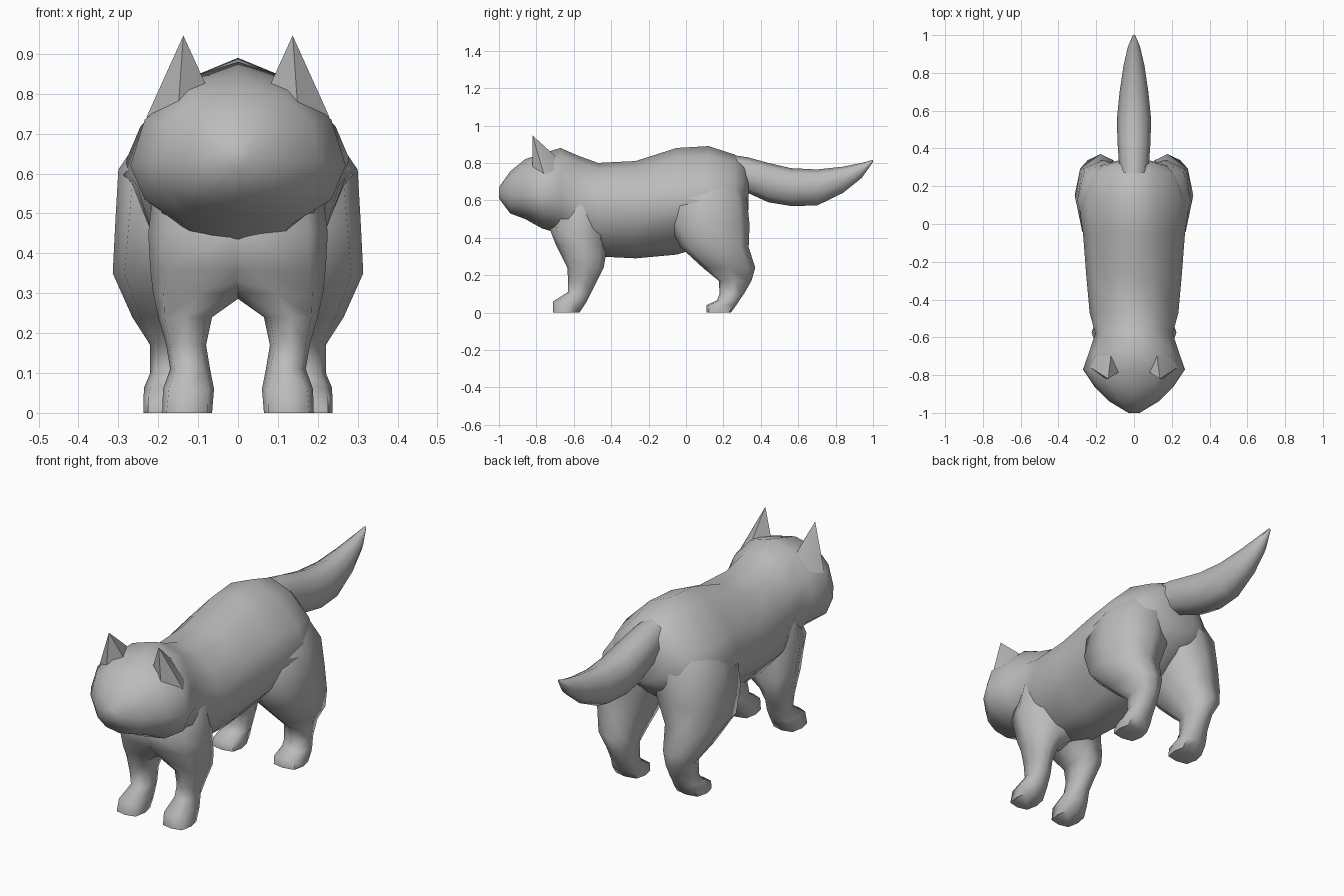
import bpy, bmesh
from math import cos, sin, pi, radians, copysign

old = bpy.data.objects.get("Cube")
if old:
    bpy.data.objects.remove(old, do_unlink=True)

grey = bpy.data.materials.new("grey_fur")
grey.use_nodes = True
GREY = (0.5, 0.5, 0.5, 1)
grey.diffuse_color = GREY
grey.node_tree.nodes["Principled BSDF"].inputs["Base Color"].default_value = GREY


def power(v, e):
    return copysign(abs(v) ** e, v)


def finish(name, bm):
    bmesh.ops.recalc_face_normals(bm, faces=bm.faces)
    mesh = bpy.data.meshes.new(name)
    bm.to_mesh(mesh)
    bm.free()
    mesh.materials.append(grey)
    ob = bpy.data.objects.new(name, mesh)
    bpy.context.collection.objects.link(ob)
    bpy.ops.object.select_all(action="DESELECT")
    ob.select_set(True)
    bpy.context.view_layer.objects.active = ob
    bpy.ops.object.shade_smooth_by_angle(angle=radians(65))
    return ob


def skin(name, loops):
    """Skin a closed tube through loops of points, capping both ends."""
    bm = bmesh.new()
    rings = [[bm.verts.new(p) for p in loop] for loop in loops]
    n = len(rings[0])
    for a, b in zip(rings, rings[1:]):
        for i in range(n):
            j = (i + 1) % n
            bm.faces.new((a[i], a[j], b[j], b[i]))
    bm.faces.new(rings[0])
    bm.faces.new(rings[-1])
    return finish(name, bm)


def along_y(name, sections, n=12):
    """Sections: y, bottom, top, half width, widest height, slimness."""
    loops = []
    for y, lo, hi, w, mid, e in sections:
        loop = []
        for i in range(n):
            a = 2 * pi * i / n + pi / 2
            c, s = power(cos(a), e), power(sin(a), e)
            loop.append((w * c, y, mid + s * (hi - mid if s > 0 else mid - lo)))
        loops.append(loop)
    return skin(name, loops)


def leg(name, side, sections, n=8):
    """Sections: z, front y, back y, inner x, outer x; feet are squarer."""
    loops = []
    for z, y0, y1, x0, x1 in sections:
        e = 0.55 if z < 0.05 else 0.75
        loop = []
        for i in range(n):
            a = 2 * pi * i / n
            c, s = power(cos(a), e), power(sin(a), e)
            loop.append((side * ((x0 + x1) / 2 + c * (x1 - x0) / 2),
                         (y0 + y1) / 2 + s * (y1 - y0) / 2, z))
        loops.append(loop)
    return skin(name, loops)


# Head and trunk in one skin, from muzzle to rump
along_y("head_and_body", [
    (-1.0, .61, .67, .03, .64, 1), (-.94, .53, .755, .13, .63, .9),
    (-.86, .50, .82, .21, .63, .95), (-.77, .45, .85, .27, .62, 1),
    (-.67, .42, .88, .235, .62, 1.05), (-.58, .35, .84, .205, .59, 1.05),
    (-.47, .30, .80, .235, .57, 1.1), (-.27, .29, .81, .253, .57, 1.15),
    (-.05, .31, .88, .27, .59, 1.25), (.12, .36, .89, .295, .60, 1.3),
    (.26, .46, .845, .25, .60, 1.25), (.31, .51, .80, .17, .62, 1.1),
    (.335, .55, .73, .09, .63, 1)])

# Tail dipping and rising to a point
along_y("tail", [
    (.20, .66, .85, .07, .75, .9), (.33, .64, .83, .08, .73, .9),
    (.44, .59, .80, .088, .70, .9), (.56, .57, .772, .09, .67, .9),
    (.70, .572, .765, .076, .67, .9), (.84, .64, .78, .055, .71, .9),
    (.94, .72, .80, .032, .76, .9), (1.0, .805, .817, .006, .81, .9)], n=8)

# Front legs cross the centre line above, which forms the chest
FRONT_LEG = [
    (.70, -.62, -.48, -.02, .15), (.58, -.66, -.45, -.16, .21),
    (.45, -.73, -.42, -.19, .225), (.36, -.695, -.425, -.14, .22),
    (.30, -.665, -.43, -.02, .213), (.24, -.635, -.44, .065, .20),
    (.17, -.63, -.475, .08, .18), (.11, -.63, -.505, .07, .17),
    (.06, -.71, -.53, .06, .188), (.0, -.71, -.57, .065, .19)]
# Hind legs meet under the tail, which forms the rump
HIND_LEG = [
    (.82, .04, .24, -.03, .11), (.72, -.04, .29, -.05, .225),
    (.61, -.075, .325, -.03, .30), (.47, -.09, .34, .01, .308),
    (.35, -.03, .335, .06, .314), (.24, .09, .37, .09, .265),
    (.17, .175, .35, .105, .22), (.10, .18, .31, .105, .22),
    (.065, .165, .285, .10, .235), (.04, .11, .27, .10, .237),
    (.0, .11, .24, .10, .237)]


def ear(name, side):
    """Upright pointed ear whose front lies flush with the face."""
    bm = bmesh.new()
    base = [(.075, -.78, .81), (.15, -.82, .76), (.23, -.76, .74),
            (.20, -.70, .75), (.12, -.68, .82)]
    ring = [bm.verts.new((side * x, y, z)) for x, y, z in base]
    tip = bm.verts.new((side * .137, -.82, .946))
    for a, b in zip(ring, ring[1:] + ring[:1]):
        bm.faces.new((a, b, tip))
    bm.faces.new(ring)
    return finish(name, bm)


for word, side in (("left", 1), ("right", -1)):
    leg("front_leg_" + word, side, FRONT_LEG)
    leg("hind_leg_" + word, side, HIND_LEG)
    ear("ear_" + word, side)
